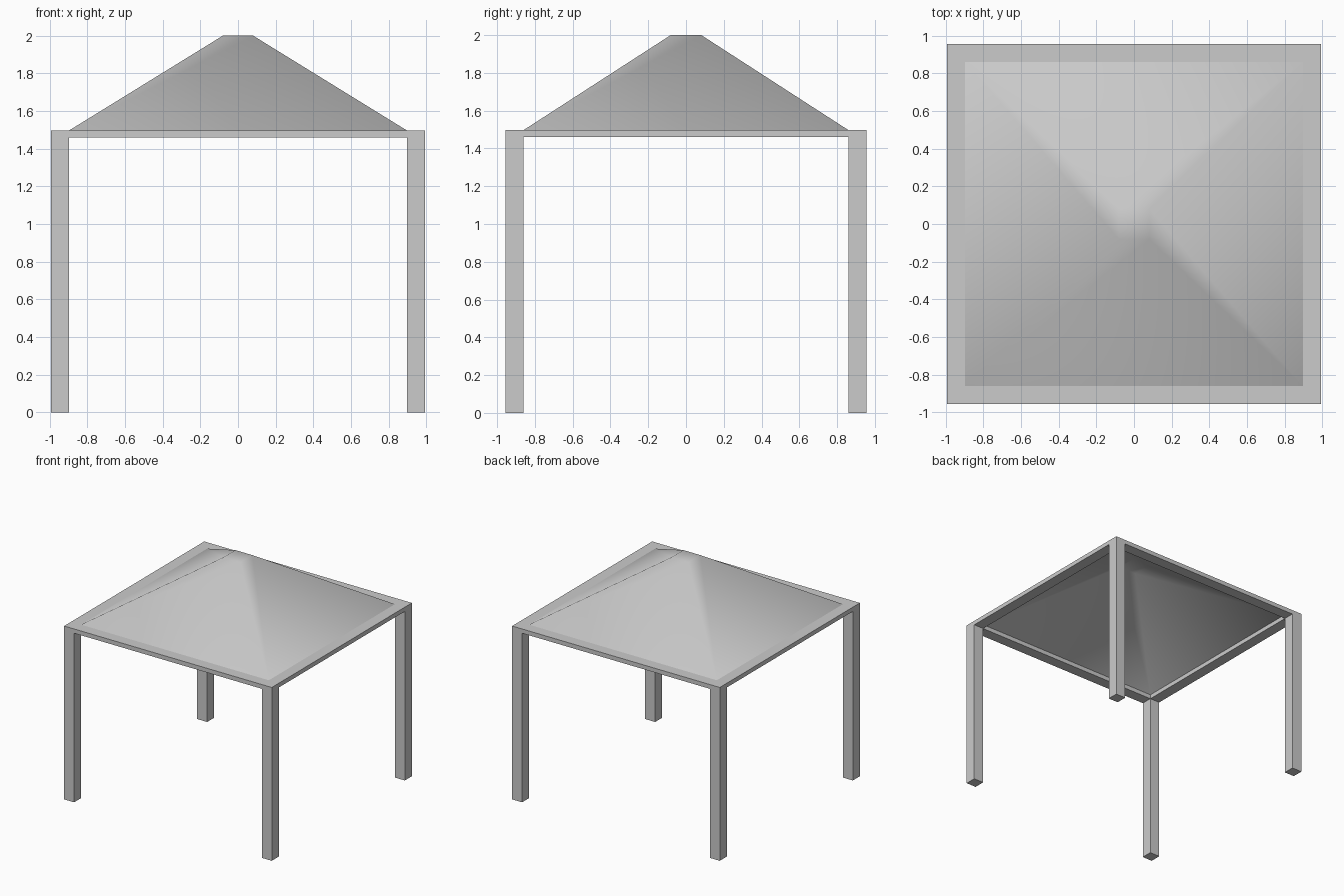
import bpy
import bmesh

if "Cube" in bpy.data.objects:
    bpy.data.objects.remove(bpy.data.objects["Cube"])

OUT_X, OUT_Y = 0.992, 0.956   # outer half sizes
IN_X, IN_Y = 0.897, 0.86      # inner half sizes
TOP, BEAM, PEAK = 1.497, 1.46, 2.0
CAP = 0.081                   # half size of the flat roof top


def make_object(name, bm):
    bmesh.ops.recalc_face_normals(bm, faces=bm.faces)
    mesh = bpy.data.meshes.new(name)
    bm.to_mesh(mesh)
    bm.free()
    obj = bpy.data.objects.new(name, mesh)
    bpy.context.collection.objects.link(obj)
    return obj


def extrude_down(bm, faces, z):
    # Replaces the faces by walls leading to a copy at height z
    for f in bmesh.ops.extrude_face_region(bm, geom=faces, use_keep_orig=True)["geom"]:
        if isinstance(f, bmesh.types.BMVert):
            f.co.z = z


# Frame and posts: a square ring of eight cells, corners drawn down into posts
bm = bmesh.new()
xs, ys = (-OUT_X, -IN_X, IN_X, OUT_X), (-OUT_Y, -IN_Y, IN_Y, OUT_Y)
grid = [[bm.verts.new((x, y, TOP)) for y in ys] for x in xs]
for i in range(3):
    for j in range(3):
        if (i, j) != (1, 1):
            bm.faces.new((grid[i][j], grid[i + 1][j], grid[i + 1][j + 1], grid[i][j + 1]))
extrude_down(bm, bm.faces[:], BEAM)
corners = [f for f in bm.faces
           if all(abs(v.co.z - BEAM) < 1e-4 for v in f.verts)
           and abs(f.calc_center_median().x) > IN_X
           and abs(f.calc_center_median().y) > IN_Y]
for v in [g for g in bmesh.ops.extrude_discrete_faces(bm, faces=corners)["faces"]]:
    for vert in v.verts:
        vert.co.z = 0
make_object("frame_with_posts", bm)

# Canopy roof: open sheet pyramid with a small flat top, softly shaded
bm = bmesh.new()
signs = ((-1, -1), (1, -1), (1, 1), (-1, 1))
low = [bm.verts.new((sx * IN_X, sy * IN_Y, TOP)) for sx, sy in signs]
high = [bm.verts.new((sx * CAP, sy * CAP, PEAK)) for sx, sy in signs]
for i in range(4):
    k = (i + 1) % 4
    bm.faces.new((low[i], low[k], high[k], high[i]))
bm.faces.new(high)
for f in bm.faces:
    f.smooth = True
make_object("canopy_roof", bm)
